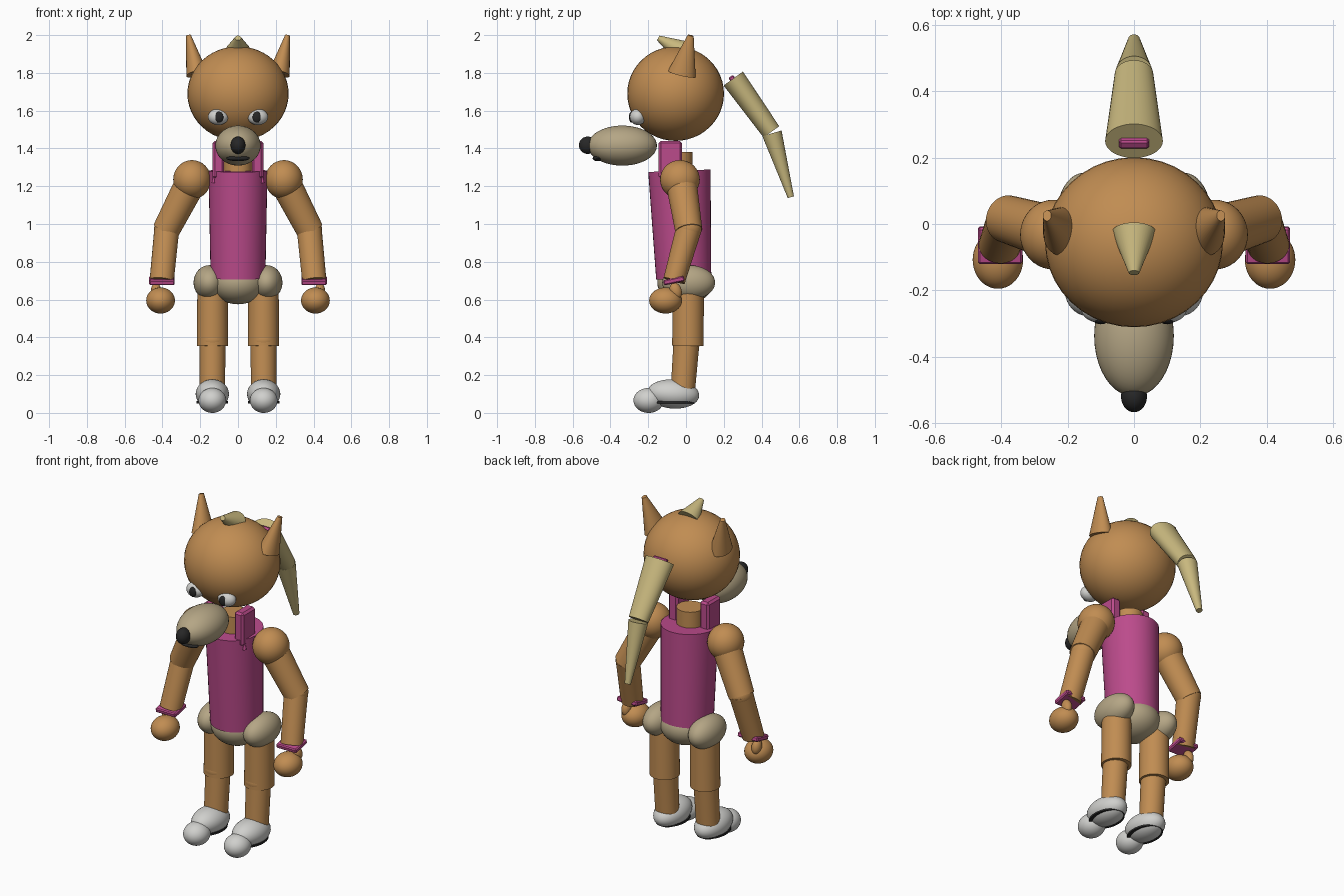
import bpy, bmesh, math
from mathutils import Vector, Matrix

if "Cube" in bpy.data.objects:
    bpy.data.objects.remove(bpy.data.objects["Cube"])


def material(name, color):
    m = bpy.data.materials.new(name)
    m.diffuse_color = (*color, 1)
    m.use_nodes = True
    m.node_tree.nodes["Principled BSDF"].inputs["Base Color"].default_value = m.diffuse_color
    return m


ORANGE = material("orange_fur", (0.53, 0.265, 0.085))
BEIGE = material("beige_fur", (0.46, 0.38, 0.235))
BLOND = material("blond_hair", (0.58, 0.48, 0.21))
PINK = material("pink_cloth", (0.50, 0.07, 0.26))
WHITE = material("white_shoe", (0.63, 0.63, 0.61))
BLACK = material("black", (0.02, 0.02, 0.02))


def finish(name, bm, mat, smooth=True):
    bmesh.ops.recalc_face_normals(bm, faces=bm.faces)
    me = bpy.data.meshes.new(name)
    bm.to_mesh(me)
    bm.free()
    me.materials.append(mat)
    ob = bpy.data.objects.new(name, me)
    bpy.context.collection.objects.link(ob)
    if smooth:
        bpy.ops.object.select_all(action='DESELECT')
        ob.select_set(True)
        bpy.context.view_layer.objects.active = ob
        bpy.ops.object.shade_smooth_by_angle(angle=math.radians(40))
    return ob


def ball(name, center, radii, mat, tilt=0):
    """Ellipsoid, optionally pitched about x (degrees)."""
    bm = bmesh.new()
    bmesh.ops.create_uvsphere(bm, u_segments=40, v_segments=24, radius=1)
    bm.transform(Matrix.Translation(center) @ Matrix.Rotation(math.radians(tilt), 4, 'X')
                 @ Matrix.Diagonal((*radii, 1)))
    return finish(name, bm, mat)


def limb(name, p0, p1, r0, r1, mat):
    """Tapered tube between two points; radii are (across x, other way)."""
    p0, p1 = Vector(p0), Vector(p1)
    z = (p1 - p0).normalized()
    x = Vector((1, 0, 0))
    x = (x - z * x.dot(z)).normalized()
    y = z.cross(x)
    bm = bmesh.new()
    bmesh.ops.create_cone(bm, cap_ends=True, segments=40, radius1=1, radius2=1, depth=1)
    for v in bm.verts:
        p, r = (p0, r0) if v.co.z < 0 else (p1, r1)
        v.co = p + x * v.co.x * r[0] + y * v.co.y * r[1]
    return finish(name, bm, mat)


def block(name, center, size, mat, bevel=0.006, tilt=0):
    bm = bmesh.new()
    bmesh.ops.create_cube(bm, size=1)
    bm.transform(Matrix.Diagonal((*size, 1)))
    bmesh.ops.bevel(bm, geom=bm.edges[:], offset=bevel, segments=1, affect='EDGES')
    bm.transform(Matrix.Translation(center) @ Matrix.Rotation(math.radians(tilt), 4, 'X'))
    return finish(name, bm, mat, smooth=False)


# Head and face
ball("head", (0, -0.055, 1.69), (0.268, 0.256, 0.25), ORANGE)
ball("snout", (0, -0.337, 1.415), (0.12, 0.183, 0.106), BEIGE)
ball("nose", (0, -0.52, 1.417), (0.039, 0.047, 0.046), BLACK, tilt=-10)
limb("mouth", (-0.05, -0.465, 1.347), (0.05, -0.465, 1.347), (0.013, 0.02), (0.013, 0.02), BLACK)
ball("lip", (0, -0.468, 1.347), (0.062, 0.026, 0.014), BLACK)

# Hair tuft and two-part ponytail with its tie
limb("hair_tuft", (0, -0.025, 1.915), (0, -0.147, 1.985), (0.066, 0.06), (0.016, 0.014), BLOND)
limb("ponytail_upper", (0, 0.25, 1.77), (0, 0.452, 1.488), (0.087, 0.063), (0.058, 0.051), BLOND)
limb("ponytail_lower", (0, 0.455, 1.48), (0, 0.555, 1.142), (0.056, 0.053), (0.018, 0.017), BLOND)
block("hair_tie", (0, 0.248, 1.765), (0.09, 0.03, 0.04), PINK, tilt=35)

# Neck, torso and pelvis
limb("neck", (0, -0.04, 1.2), (0, -0.04, 1.38), (0.075, 0.075), (0.075, 0.075), ORANGE)
limb("torso", (0, -0.012, 0.712), (0, -0.035, 1.282), (0.145, 0.146), (0.156, 0.165), PINK)
ball("pelvis", (0, -0.005, 0.69), (0.145, 0.147, 0.115), BEIGE)

# Mirrored parts
for s, side in ((-1, "left"), (1, "right")):
    def P(x, y, z):
        return (s * x, y, z)

    # Ear and eye
    limb(f"ear_{side}", P(0.218, -0.022, 1.795), P(0.262, 0.025, 1.998),
         (0.057, 0.075), (0.013, 0.016), ORANGE)
    ball(f"eye_{side}", P(0.105, -0.255, 1.567), (0.054, 0.042, 0.043), WHITE)
    ball(f"pupil_{side}", P(0.1, -0.288, 1.566), (0.023, 0.014, 0.029), BLACK)

    # Shoulder strap and button
    block(f"strap_{side}", P(0.104, -0.083, 1.34), (0.062, 0.125, 0.2), PINK, bevel=0.012)
    limb(f"button_{side}", P(0.13, -0.123, 1.218), P(0.13, -0.123, 1.262),
         (0.01, 0.012), (0.002, 0.003), PINK)

    # Arm
    ball(f"shoulder_{side}", P(0.243, -0.032, 1.235), (0.1, 0.105, 0.103), ORANGE)
    limb(f"upper_arm_{side}", P(0.25, -0.025, 1.22), P(0.382, 0.015, 0.965),
         (0.082, 0.082), (0.072, 0.072), ORANGE)
    ball(f"elbow_{side}", P(0.378, 0.015, 0.975), (0.066, 0.068, 0.066), ORANGE)
    limb(f"forearm_{side}", P(0.376, 0.018, 0.985), P(0.404, -0.063, 0.7),
         (0.066, 0.068), (0.064, 0.058), ORANGE)
    block(f"wristband_{side}", P(0.403, -0.064, 0.7), (0.134, 0.112, 0.028), PINK, tilt=12)
    ball(f"hand_{side}", P(0.41, -0.108, 0.595), (0.076, 0.087, 0.069), ORANGE)
    ball(f"thumb_{side}", P(0.434, -0.055, 0.645), (0.027, 0.032, 0.045), ORANGE, tilt=15)

    # Leg
    ball(f"hip_{side}", P(0.152, 0.014, 0.69), (0.083, 0.14, 0.092), BEIGE)
    limb(f"thigh_{side}", P(0.135, 0.01, 0.355), P(0.135, 0.012, 0.68),
         (0.083, 0.083), (0.08, 0.083), ORANGE)
    ball(f"knee_{side}", P(0.135, 0.003, 0.385), (0.077, 0.077, 0.07), ORANGE)
    limb(f"shin_{side}", P(0.136, -0.018, 0.1), P(0.135, 0.003, 0.38),
         (0.067, 0.064), (0.069, 0.069), ORANGE)

    # Shoe
    ball(f"shoe_{side}", P(0.136, -0.068, 0.1), (0.088, 0.138, 0.077), WHITE, tilt=-4)
    ball(f"shoe_toe_{side}", P(0.136, -0.198, 0.066), (0.073, 0.08, 0.066), WHITE)
    limb(f"shoe_stripe_{side}", P(0.136, -0.07, 0.051), P(0.136, -0.07, 0.062),
         (0.083, 0.117), (0.083, 0.117), BLACK)
